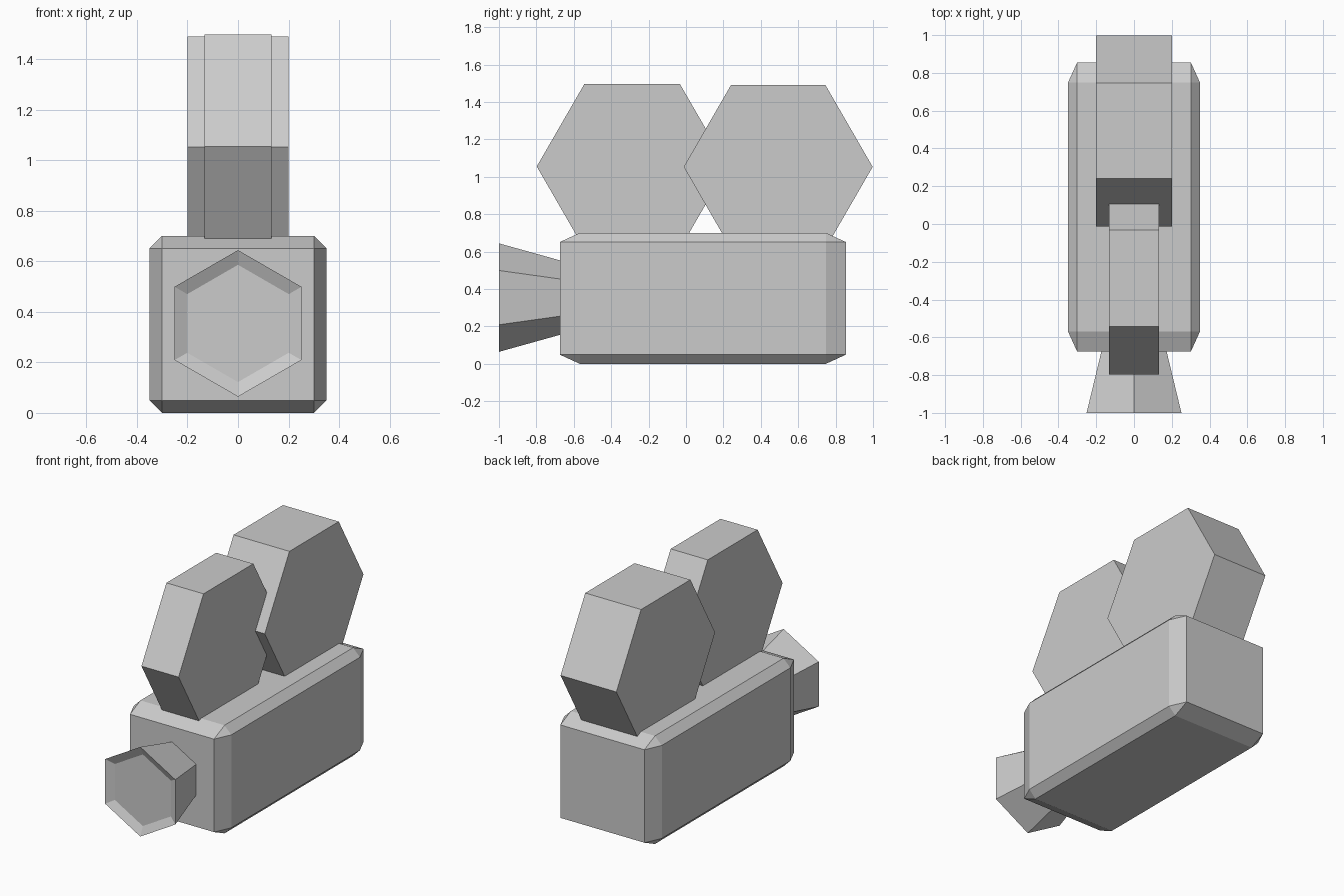
import bpy, bmesh
from math import sin, cos, pi

if "Cube" in bpy.data.objects:
    bpy.data.objects.remove(bpy.data.objects["Cube"])


def finish(name, bm):
    bmesh.ops.recalc_face_normals(bm, faces=bm.faces)
    mesh = bpy.data.meshes.new(name)
    bm.to_mesh(mesh)
    bm.free()
    obj = bpy.data.objects.new(name, mesh)
    bpy.context.collection.objects.link(obj)
    return obj


def hex_loft(name, rings):
    """Join hexagonal rings of six points each and cap both ends."""
    bm = bmesh.new()
    loops = [[bm.verts.new(p) for p in ring] for ring in rings]
    for a, b in zip(loops, loops[1:]):
        for i in range(6):
            j = (i + 1) % 6
            bm.faces.new((a[i], a[j], b[j], b[i]))
    bm.faces.new(loops[0])
    bm.faces.new(loops[-1])
    return finish(name, bm)


def reel(name, y, z, radius, half_width):
    hex_loft(name, [[(x, y + radius * cos(i * pi / 3), z + radius * sin(i * pi / 3))
                     for i in range(6)] for x in (-half_width, half_width)])


# Camera body: bevelled unit cube, stretched so the bevel stretches with it
bm = bmesh.new()
bmesh.ops.create_cube(bm, size=1)
bmesh.ops.bevel(bm, geom=bm.edges[:], offset=0.07, segments=1,
                profile=0.5, affect='EDGES')
bmesh.ops.scale(bm, vec=(0.7, 1.53, 0.7), verts=bm.verts)
bmesh.ops.translate(bm, vec=(0, 0.09, 0.35), verts=bm.verts)
finish("camera_body", bm)

# Film reels, points facing front and back
reel("front_reel", -0.288, 1.055, 0.51, 0.133)
reel("rear_reel", 0.493, 1.053, 0.505, 0.2)

# Flared lens hood with a shallow recessed front, points facing up and down
sections = [(-0.62, 0.184), (-1.0, 0.29), (-0.974, 0.232)]
hex_loft("lens_hood", [[(r * sin(i * pi / 3), y, 0.354 + r * cos(i * pi / 3))
                        for i in range(6)] for y, r in sections])
